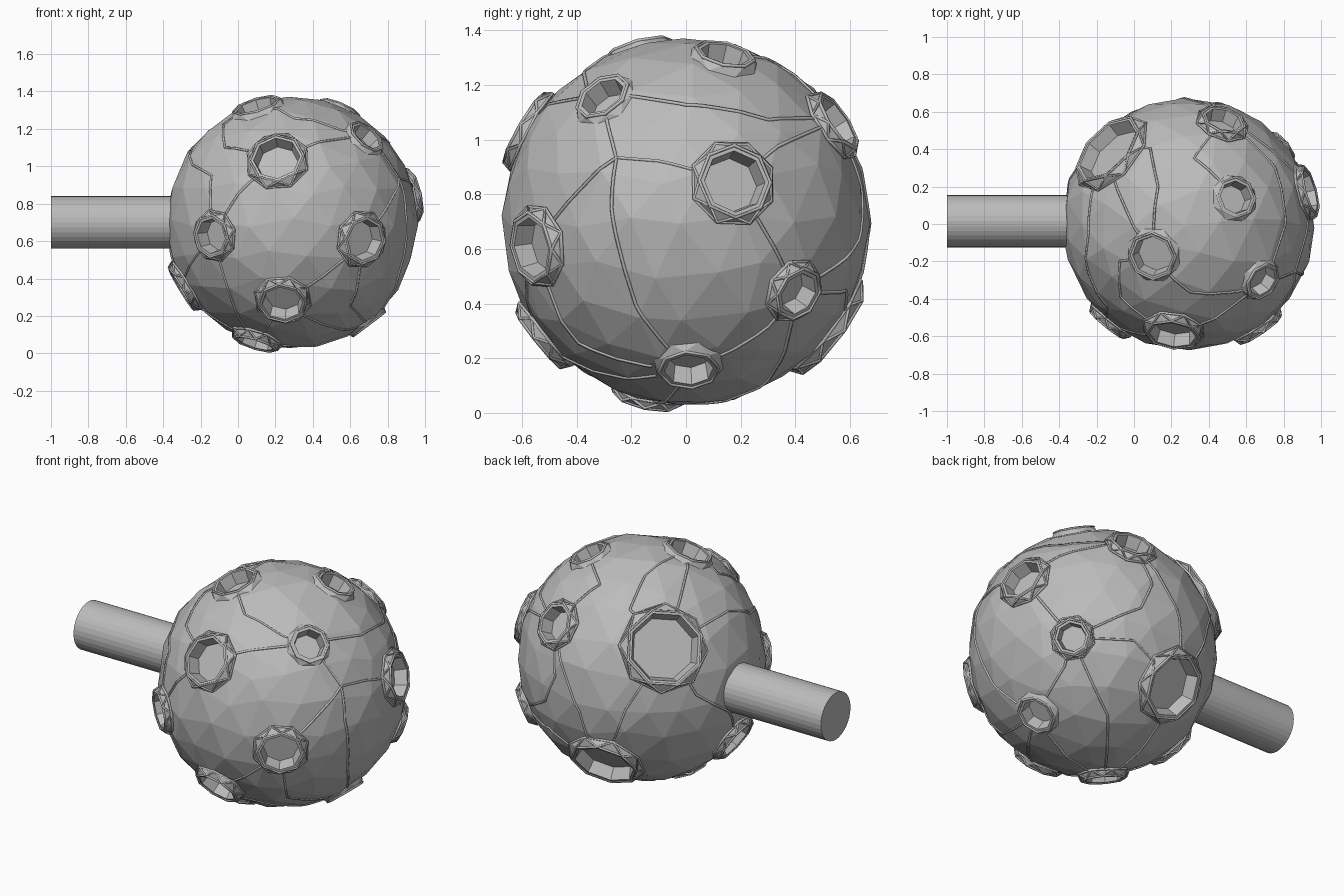
import bpy, bmesh, math, random
from mathutils import Vector
from mathutils.bvhtree import BVHTree

random.seed(4)
CENTER = Vector((0.29, 0, 0.70))
RADIUS = 0.676
SIDES = 8

old = bpy.data.objects.get("Cube")
if old:
    bpy.data.objects.remove(old, do_unlink=True)

# Single grey colour for every part
stone = bpy.data.materials.new("mid_grey")
stone.use_nodes = True
GREY = (0.5, 0.5, 0.5, 1)
stone.diffuse_color = GREY
stone.node_tree.nodes["Principled BSDF"].inputs["Base Color"].default_value = GREY


def add_object(name, bm):
    bmesh.ops.recalc_face_normals(bm, faces=bm.faces)
    mesh = bpy.data.meshes.new(name)
    bm.to_mesh(mesh)
    bm.free()
    mesh.materials.append(stone)
    ob = bpy.data.objects.new(name, mesh)
    bpy.context.collection.objects.link(ob)
    return ob


def ring(bm, centre, u, v, r, half=0.0):
    out = []
    for i in range(SIDES):
        a = math.tau * (i + half) / SIDES
        out.append(bm.verts.new(centre + (u * math.cos(a) + v * math.sin(a)) * r))
    return out


def bridge(bm, a, b):
    for i in range(SIDES):
        j = (i + 1) % SIDES
        bm.faces.new((a[i], a[j], b[j], b[i]))


# Crater directions and inner radii
CRATERS = {
    "A": ((-.08, -.57, .33), .125), "B": ((-.41, -.51, -.07), .095),
    "C": ((.37, -.54, -.09), .11), "D": ((-.05, -.51, -.41), .11),
    "E": ((-.19, -.14, -.62), .10), "F": ((-.12, .52, -.39), .17),
    "G": ((-.19, -.17, .62), .11), "H": ((.39, -.30, .45), .085),
    "I": ((.62, .17, .14), .115), "J": ((.47, .39, -.25), .08),
    "K": ((.40, .01, -.53), .09), "L": ((.25, .14, .60), .09),
    "M": ((.18, .53, .35), .10), "N": ((-.42, .39, .32), .195),
    "P": ((-.57, -.04, -.34), .11),
}
FLUSH = "GHKL"          # craters without a tall rim

# Seam routes between craters, with bends as directions
ROUTES = [
    ("A", (-.29, -.58, .15), "B"), ("A", "H"), ("A", (-.36, -.39, .4), (-.37, -.2, .53), "G"),
    ("B", (-.43, -.44, .25), (-.52, -.25, .3), (-.53, -.05, .4), "N"),
    ("B", (-.34, -.45, -.35), "E"), ("D", "C"), ("D", "E"), ("D", (.2, -.3, -.55), "K"),
    ("G", (.01, -.36, .55), (.26, -.36, .49), "H"), ("G", "N"),
    ("G", (-.16, .2, .61), (-.2, .4, .49), "N"), ("L", (.03, .35, .56), "M"),
    ("M", (.46, .3, .37), (.51, 0, .42), "H"),
    ("H", (.56, -.25, .23), (.61, -.1, .22), "I"), ("C", (.56, -.25, .23)),
    ((.56, -.25, .23), (.6, -.27, .05), (.55, -.18, -.3), "K"),
    ("I", (.5, .33, .27), "M"), ("I", "J"), ("J", (.45, .3, -.38), "K"),
    ("J", (.2, .58, -.25), "F"), ("J", (.2, .65, -.07), (.12, .63, .1), "M"),
    ("K", (.3, -.38, -.43), "C"), ("K", "E"), ("J", (.15, .3, -.57), "E"),
    ("F", "E"), ("F", (-.3, .58, 0), "N"), ("F", (-.05, .65, -.05), "M"),
    ("N", (-.55, .3, .05), (-.6, .1, -.1), "P"), ("P", "E"), ("P", "B"),
]

# Irregularly faceted ball
bm = bmesh.new()
bmesh.ops.create_icosphere(bm, subdivisions=3, radius=RADIUS)
for v in bm.verts:
    shift = Vector([random.uniform(-0.03, 0.03) for _ in range(3)])
    v.co = (v.co + shift).normalized() * RADIUS * random.uniform(0.993, 1.003) + CENTER
bvh = BVHTree.FromBMesh(bm)
ball = add_object("faceted_ball", bm)


def on_ball(direction, lift):
    d = direction.normalized()
    hit = bvh.ray_cast(CENTER + d * 2, -d)[0]
    return hit + d * lift


# Seam and rib network drawn as thin bars
curve = bpy.data.curves.new("seams", "CURVE")
curve.dimensions = "3D"
curve.bevel_depth = 0.007
curve.bevel_resolution = 0
curve.materials.append(stone)


def bar(points, cyclic=False):
    if len(points) < 2:
        return
    s = curve.splines.new("POLY")
    s.points.add(len(points) - 1)
    for p, co in zip(s.points, points):
        p.co = (*co, 1)
    s.use_cyclic_u = cyclic


# Craters: sloped collar, flat lip, well and floor, plus the cutter for the well
rims = bmesh.new()
cut = bmesh.new()
for key, (d, r) in CRATERS.items():
    n = Vector(d).normalized()
    u = n.orthogonal().normalized()
    v = n.cross(u)
    flush = key in FLUSH
    level = math.sqrt(RADIUS ** 2 - r ** 2) + (0.01 if flush else 0.026)
    at = lambda h: CENTER + n * h
    outer = ring(rims, at(level), u, v, r * 1.15 + 0.036, 0.5)
    for o in outer:
        o.co = on_ball(o.co - CENTER, -0.003 if flush else 0.008)
    lip = ring(rims, at(level), u, v, r + 0.02)
    edge = ring(rims, at(level), u, v, r)
    floor = ring(rims, at(level - 0.07), u, v, r * 0.88)
    for i in range(SIDES):
        j = (i + 1) % SIDES
        rims.faces.new((outer[i], lip[j], lip[i]))
        rims.faces.new((outer[i], outer[j], lip[j]))
    bridge(rims, lip, edge)
    bridge(rims, edge, floor)
    rims.faces.new(floor)
    # ribs along the lip and collar
    bar([p.co for p in lip], True)
    if not flush:
        bar([p.co for p in outer], True)
        bar([p.co for pair in zip(lip, outer) for p in pair], True)
    bottom = ring(cut, at(level - 0.085), u, v, r * 0.98)
    top = ring(cut, at(level + 0.1), u, v, r + 0.008)
    bridge(cut, bottom, top)
    cut.faces.new(bottom)
    cut.faces.new(top)
add_object("crater_rims", rims)
cutter = add_object("crater_cutter", cut)
cutter.hide_render = True
cutter.hide_set(True)

well = ball.modifiers.new("wells", "BOOLEAN")
well.operation = "DIFFERENCE"
well.solver = "EXACT"
well.object = cutter


def in_crater(d):
    return any(d.angle(Vector(c)) * RADIUS < r + 0.02 for c, r in CRATERS.values())


# Seams follow the ball surface and stop at the rims
for route in ROUTES:
    stops = [Vector(CRATERS[s][0] if isinstance(s, str) else s).normalized() for s in route]
    path = []
    for a, b in zip(stops, stops[1:]):
        steps = max(3, int(a.angle(b) * 26))
        path += [a.slerp(b, i / steps) for i in range(steps)]
    path.append(stops[-1])
    bar([on_ball(d, 0.001) for d in path if not in_crater(d)])

seams = bpy.data.objects.new("seams", curve)
bpy.context.collection.objects.link(seams)

# Round handle
bpy.ops.mesh.primitive_cylinder_add(vertices=32, radius=0.14, depth=0.75,
                                    location=(-0.625, 0.015, 0.70),
                                    rotation=(0, math.pi / 2, 0))
handle = bpy.context.object
handle.name = "handle"
handle.data.materials.append(stone)
